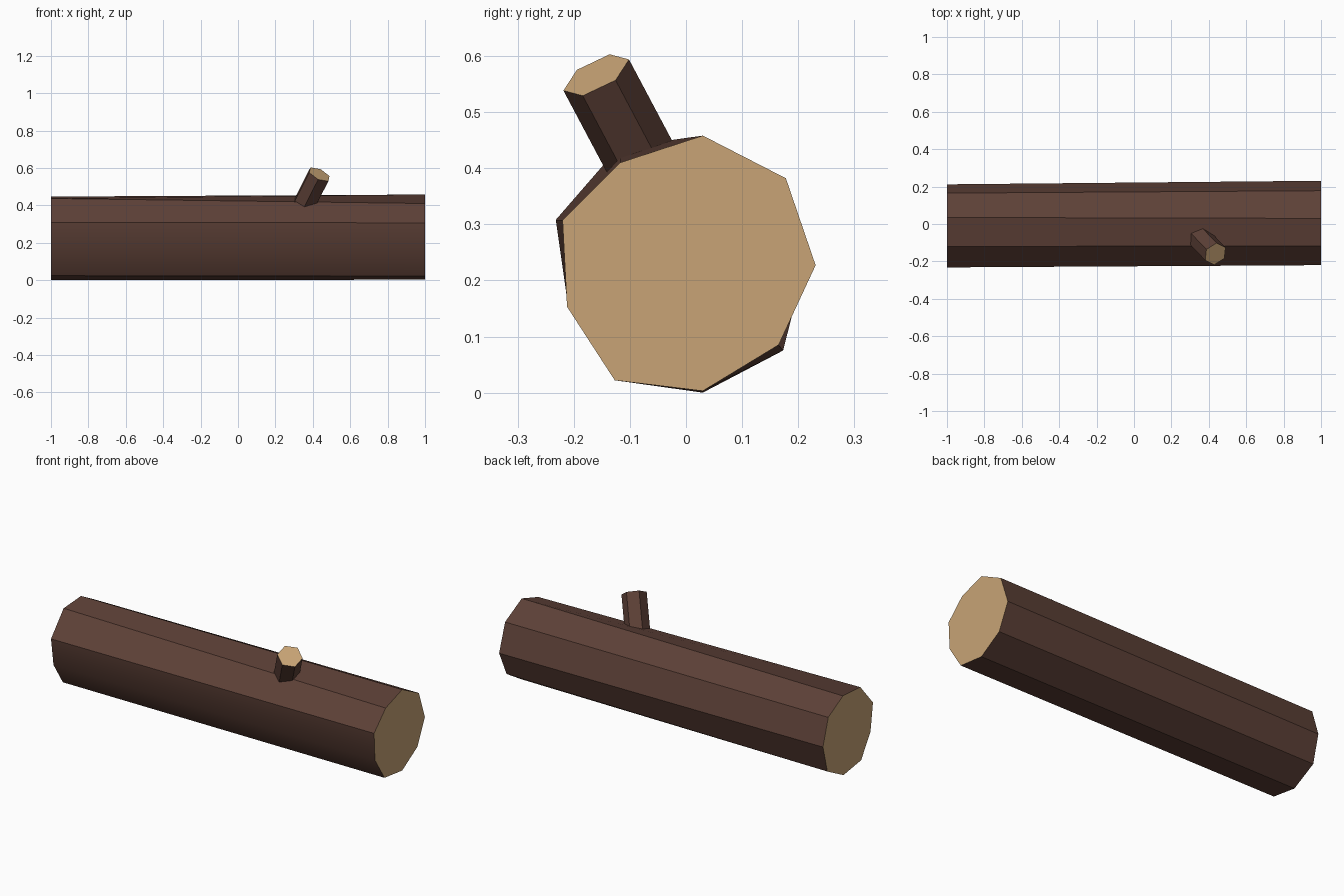
import bpy
from mathutils import Vector
from math import cos, sin, pi

cube = bpy.data.objects.get("Cube")
if cube:
    bpy.data.objects.remove(cube, do_unlink=True)


def material(name, color):
    mat = bpy.data.materials.new(name)
    mat.use_nodes = True
    mat.diffuse_color = color
    mat.node_tree.nodes["Principled BSDF"].inputs["Base Color"].default_value = color
    return mat


bark = material("bark_brown", (0.110, 0.052, 0.038, 1))
wood = material("cut_wood_tan", (0.578, 0.371, 0.180, 1))


def prism(name, start, end, soft=()):
    """Bark sides between two rings, cut wood on both ends; soft lists rounded edges."""
    n = len(start)
    faces = [(i, (i + 1) % n, n + (i + 1) % n, n + i) for i in range(n)]
    faces += [tuple(reversed(range(n))), tuple(range(n, 2 * n))]
    mesh = bpy.data.meshes.new(name)
    mesh.from_pydata(start + end, [], faces)
    mesh.materials.append(bark)
    mesh.materials.append(wood)
    for face in mesh.polygons:
        face.material_index = 1 if face.index >= n else 0
        face.use_smooth = True
    for edge in mesh.edges:
        a, b = sorted(edge.vertices)
        edge.use_edge_sharp = not (b == a + n and a in soft)
    obj = bpy.data.objects.new(name, mesh)
    bpy.context.collection.objects.link(obj)
    return obj


# Trunk: uneven nine-sided outlines (y, z), counter-clockwise from the top
left_end = [(0.03, 0.458), (-0.117, 0.41), (-0.22, 0.307), (-0.212, 0.153), (-0.127, 0.022),
            (0.03, 0.003), (0.165, 0.085), (0.231, 0.227), (0.178, 0.382)]
right_end = [(0.035, 0.447), (-0.12, 0.437), (-0.232, 0.308), (-0.21, 0.153), (-0.127, 0.024),
             (0.03, 0.0), (0.173, 0.075), (0.212, 0.227), (0.165, 0.376)]
prism("log_trunk",
      [Vector((-1, y, z)) for y, z in reversed(right_end)],
      [Vector((1, y, z)) for y, z in reversed(left_end)], soft=(5,))

# Branch stub: six-sided, leaning forward and outward, rooted inside the trunk
tip = Vector((0.435, -0.16, 0.566))
axis = Vector((0.41, -0.43, 0.81)).normalized()
u = Vector((0.013, 0.116, 0.055))
u = (u - axis * u.dot(axis)).normalized()
v = axis.cross(u)
ring = [0.065 * (u * cos(k * pi / 3) + v * sin(k * pi / 3)) for k in range(6)]
prism("branch_stub", [tip - axis * 0.28 + r for r in ring], [tip + r for r in ring])
